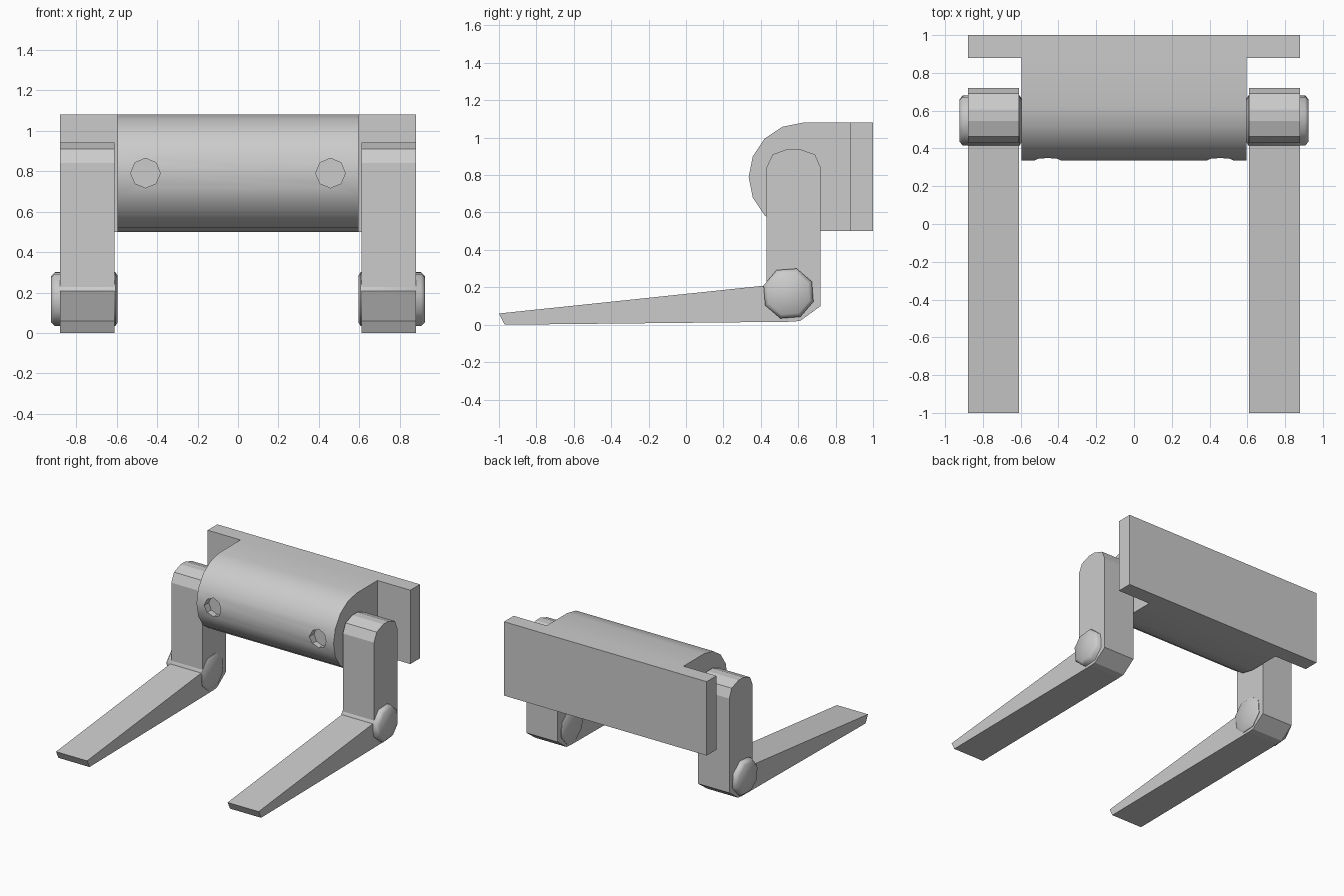
import bpy, bmesh
from math import sin, cos, pi, radians

if "Cube" in bpy.data.objects:
    bpy.data.objects.remove(bpy.data.objects["Cube"])


def loft(name, rings):
    """Closed mesh through a list of rings with equal point counts."""
    bm = bmesh.new()
    loops = [[bm.verts.new(p) for p in ring] for ring in rings]
    n = len(loops[0])
    for a, b in zip(loops, loops[1:]):
        for i in range(n):
            j = (i + 1) % n
            bm.faces.new((a[i], a[j], b[j], b[i]))
    bm.faces.new(loops[0])
    bm.faces.new(loops[-1])
    bmesh.ops.recalc_face_normals(bm, faces=bm.faces)
    mesh = bpy.data.meshes.new(name)
    bm.to_mesh(mesh)
    bm.free()
    ob = bpy.data.objects.new(name, mesh)
    bpy.context.collection.objects.link(ob)
    return ob


def extrude_x(name, profile, x0, x1):
    return loft(name, [[(x, y, z) for y, z in profile] for x in (x0, x1)])


def smooth(ob, angle=30):
    bpy.ops.object.select_all(action='DESELECT')
    bpy.context.view_layer.objects.active = ob
    ob.select_set(True)
    bpy.ops.object.shade_smooth_by_angle(angle=radians(angle))


# Back plate
extrude_x("back_plate", [(0.88, 0.5), (1.0, 0.5), (1.0, 1.08), (0.88, 1.08)], -0.88, 0.88)

# Rounded body: half of a 16-sided drum running back to the plate
drum = [(0.625 - 0.29 * sin(i * pi / 8), 0.79 + 0.29 * cos(i * pi / 8)) for i in range(9)]
body = extrude_x("drum_body", drum + [(0.88, 0.5), (0.88, 1.08)], -0.595, 0.595)

# Two octagonal recesses in the front of the drum
bpy.context.view_layer.objects.active = body
for hx in (-0.457, 0.457):
    cutter = loft("hole_cutter", [[(hx + 0.073 * cos(i * pi / 4), y, 0.79 + 0.073 * sin(i * pi / 4))
                                   for i in range(8)] for y in (0.2, 0.395)])
    cutter.hide_render = True
    mod = body.modifiers.new("hole", 'BOOLEAN')
    mod.operation = 'DIFFERENCE'
    mod.solver = 'EXACT'
    mod.object = cutter
    bpy.ops.object.modifier_apply(modifier=mod.name)
    bpy.data.objects.remove(cutter)
smooth(body)

# L-shaped fork arms and their octagonal hinge bolts
fork_profile = [(0.43, 0.84), (0.463, 0.91), (0.545, 0.94), (0.605, 0.94), (0.69, 0.91),
                (0.72, 0.84), (0.72, 0.10), (0.61, 0.02), (0.56, 0.016), (-0.97, 0.0),
                (-1.0, 0.06), (0.43, 0.21)]
bolt_rings = [(0.595, 0.122), (0.606, 0.14), (0.905, 0.14), (0.925, 0.118)]
for side, s in (("left", -1), ("right", 1)):
    extrude_x("fork_arm_" + side, fork_profile, s * 0.61, s * 0.88)
    bolt = loft("hinge_bolt_" + side,
                [[(s * x, 0.548 + r * cos(radians(27 + 45 * i)), 0.167 + r * sin(radians(27 + 45 * i)))
                  for i in range(8)] for x, r in bolt_rings])
    smooth(bolt, 46)
